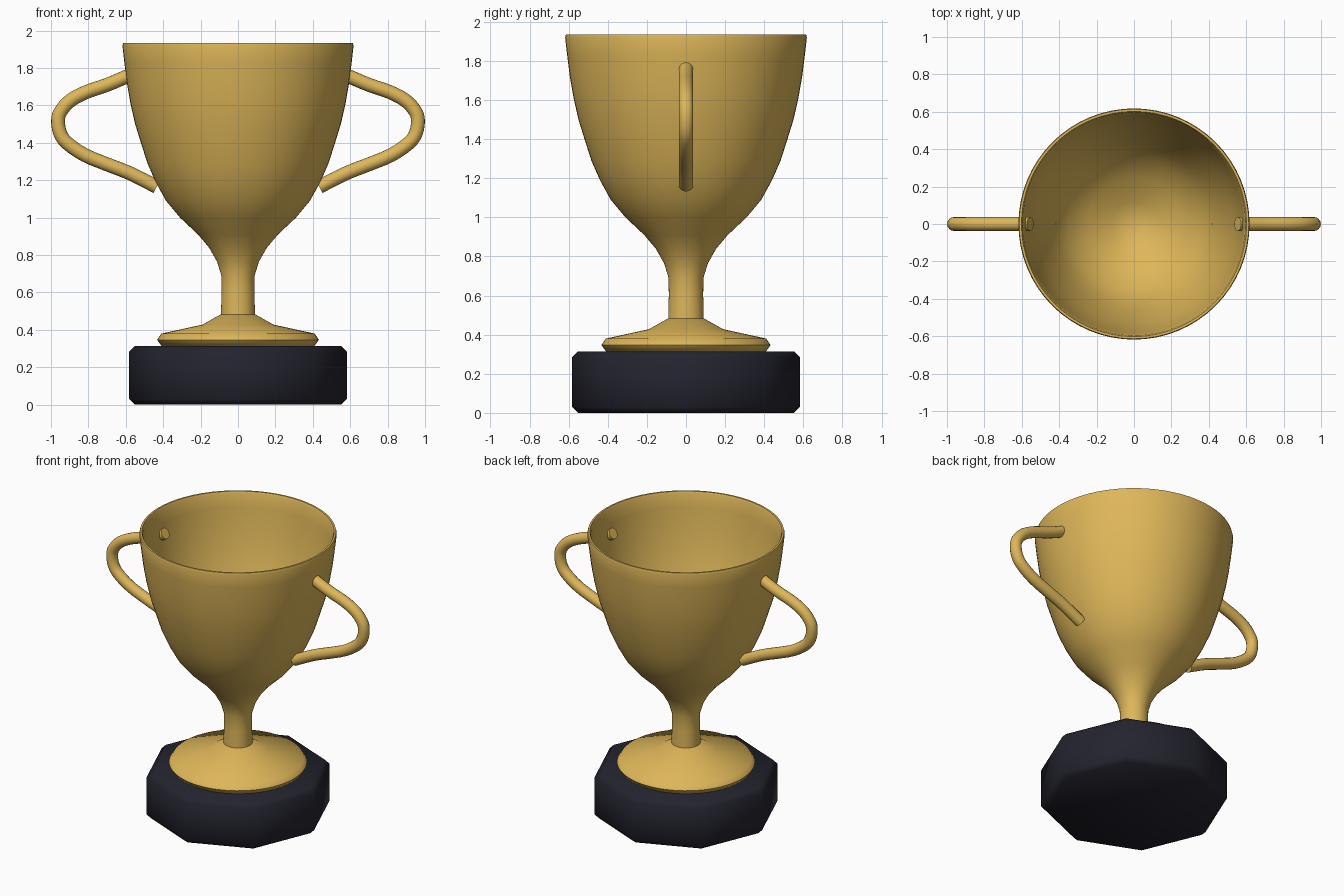
import bpy, bmesh, math
from mathutils import Vector

if "Cube" in bpy.data.objects:
    bpy.data.objects.remove(bpy.data.objects["Cube"])


def material(name, rgb):
    m = bpy.data.materials.new(name)
    m.diffuse_color = (*rgb, 1)
    m.use_nodes = True
    m.node_tree.nodes["Principled BSDF"].inputs["Base Color"].default_value = m.diffuse_color
    return m


gold = material("gold", (0.73, 0.47, 0.10))
black = material("dark_plinth", (0.017, 0.017, 0.028))


def finish(name, bm, mat, angle):
    bmesh.ops.recalc_face_normals(bm, faces=bm.faces)
    me = bpy.data.meshes.new(name)
    bm.to_mesh(me)
    bm.free()
    ob = bpy.data.objects.new(name, me)
    bpy.context.collection.objects.link(ob)
    me.materials.append(mat)
    bpy.ops.object.select_all(action='DESELECT')
    ob.select_set(True)
    bpy.context.view_layer.objects.active = ob
    bpy.ops.object.shade_smooth_by_angle(angle=math.radians(angle))
    return ob


def lathe(name, profile, sides, mat, angle):
    """Spin an (r, z) profile that begins and ends on the axis."""
    bm = bmesh.new()
    rings = []
    for r, z in profile:
        if r == 0:
            rings.append([bm.verts.new((0, 0, z))] * sides)
        else:
            rings.append([bm.verts.new((r * math.cos(2 * math.pi * i / sides),
                                        r * math.sin(2 * math.pi * i / sides), z))
                          for i in range(sides)])
    for a, b in zip(rings, rings[1:]):
        for i in range(sides):
            j = (i + 1) % sides
            bm.faces.new(list(dict.fromkeys((a[i], a[j], b[j], b[i]))))
    return finish(name, bm, mat, angle)


def tube(name, path, radius, sides, mat):
    """Round tube along a smoothed path lying in the xz plane."""
    pts = [Vector((x, 0, z)) for x, z in path]
    ext = [2 * pts[0] - pts[1]] + pts + [2 * pts[-1] - pts[-2]]
    fine = []
    for p0, p1, p2, p3 in zip(ext, ext[1:], ext[2:], ext[3:]):
        for k in range(3):
            t = k / 3
            fine.append(0.5 * (2 * p1 + (p2 - p0) * t
                               + (2 * p0 - 5 * p1 + 4 * p2 - p3) * t * t
                               + (3 * p1 - p0 - 3 * p2 + p3) * t ** 3))
    fine.append(pts[-1])
    bm = bmesh.new()
    rings = []
    side = Vector((0, 1, 0))
    for i, p in enumerate(fine):
        d = (fine[min(i + 1, len(fine) - 1)] - fine[max(i - 1, 0)]).normalized()
        n = d.cross(side)
        rings.append([bm.verts.new(p + radius * (n * math.cos(2 * math.pi * k / sides)
                                                 + side * math.sin(2 * math.pi * k / sides)))
                      for k in range(sides)])
    for a, b in zip(rings, rings[1:]):
        for k in range(sides):
            j = (k + 1) % sides
            bm.faces.new((a[k], a[j], b[j], b[k]))
    bm.faces.new(rings[0])
    bm.faces.new(rings[-1])
    return finish(name, bm, mat, 40)


# Octagonal plinth with chamfered edges
lathe("plinth", [(0, 0), (0.552, 0), (0.582, 0.03), (0.582, 0.285),
                 (0.552, 0.315), (0, 0.315)], 8, black, 50)

# Flared foot
lathe("foot", [(0, 0.315), (0.41, 0.315), (0.432, 0.347), (0.41, 0.38),
               (0.19, 0.428), (0.092, 0.483), (0, 0.483)], 64, gold, 60)

# Stem and hollow bowl: outside upward, over the rim, down the inside
lathe("cup", [(0, 0.47), (0.091, 0.47), (0.088, 0.6), (0.089, 0.69), (0.112, 0.765),
              (0.155, 0.84), (0.214, 0.91), (0.31, 1.0), (0.385, 1.09), (0.44, 1.19),
              (0.484, 1.29), (0.519, 1.4), (0.55, 1.5), (0.575, 1.61), (0.594, 1.72),
              (0.608, 1.83), (0.618, 1.92), (0.614, 1.935), (0.602, 1.935),
              (0.595, 1.92), (0.585, 1.83), (0.571, 1.72), (0.552, 1.61),
              (0.527, 1.5), (0.496, 1.4), (0.46, 1.29), (0.415, 1.19),
              (0.355, 1.09), (0.25, 1.0), (0.12, 0.93), (0, 0.88)], 64, gold, 50)

# Pair of handles whose upper ends pierce the bowl
loop = [(0.555, 1.775), (0.59, 1.757), (0.70, 1.71), (0.81, 1.672), (0.895, 1.627),
        (0.947, 1.57), (0.962, 1.52), (0.952, 1.455), (0.915, 1.40), (0.82, 1.335),
        (0.70, 1.285), (0.58, 1.238), (0.435, 1.165)]
for label, s in (("right", 1), ("left", -1)):
    tube("handle_" + label, [(s * x, z) for x, z in loop], 0.037, 16, gold)
